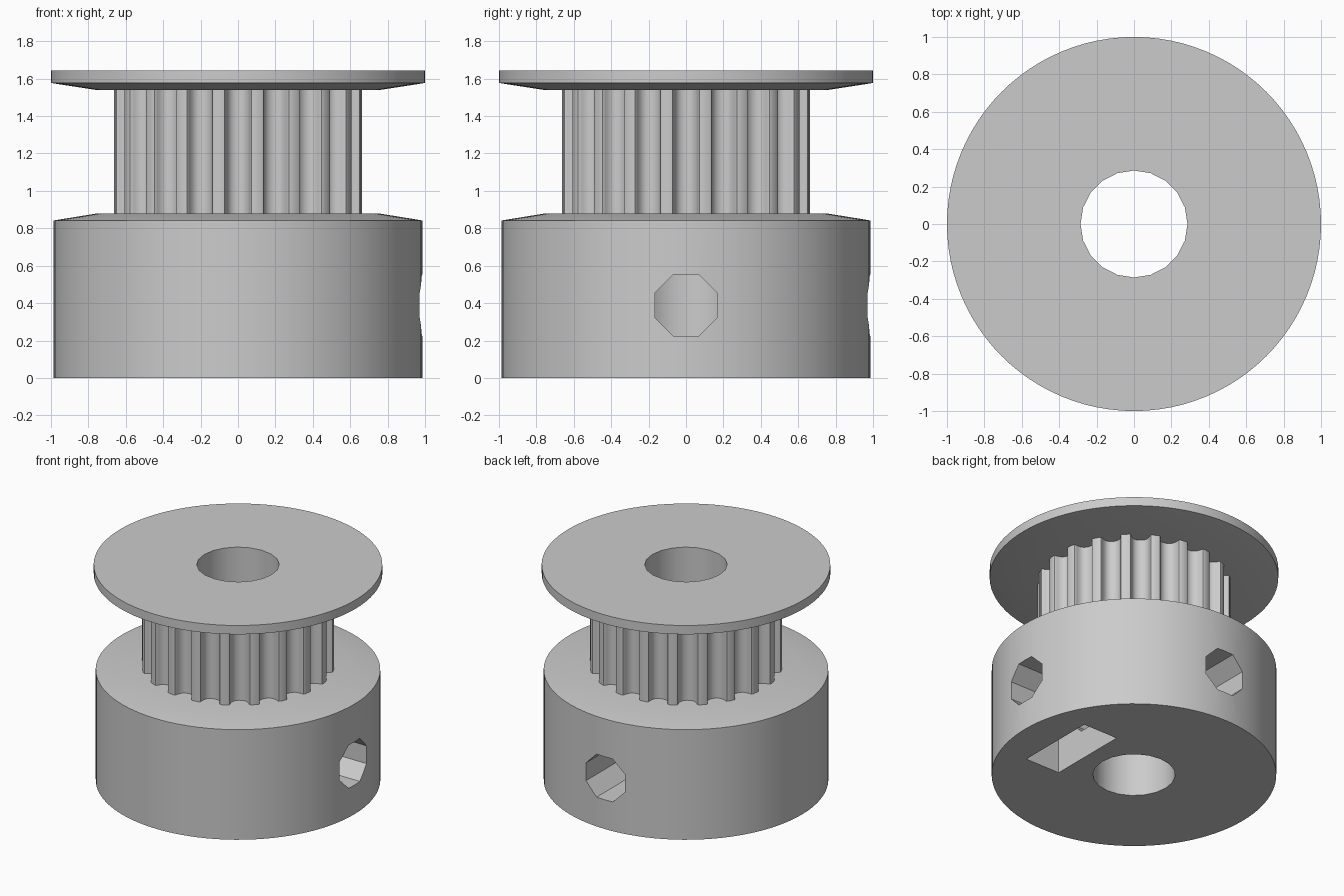
import bpy, bmesh
from math import sin, cos, pi, radians
from mathutils import Matrix, Vector

old = bpy.data.objects.get("Cube")
if old:
    bpy.data.objects.remove(old)

grey = bpy.data.materials.new("light_grey")
grey.use_nodes = True
grey.diffuse_color = (0.6, 0.6, 0.6, 1)
grey.node_tree.nodes["Principled BSDF"].inputs["Base Color"].default_value = (0.6, 0.6, 0.6, 1)


def finish(name, bm):
    bmesh.ops.recalc_face_normals(bm, faces=bm.faces)
    mesh = bpy.data.meshes.new(name)
    bm.to_mesh(mesh)
    bm.free()
    mesh.materials.append(grey)
    obj = bpy.data.objects.new(name, mesh)
    bpy.context.collection.objects.link(obj)
    return obj


def prism(name, outline, start, end, matrix=Matrix()):
    """Extrude a flat outline along local z from start to end."""
    bm = bmesh.new()
    face = bm.faces.new([bm.verts.new((x, y, start)) for x, y in outline])
    top = bmesh.ops.extrude_face_region(bm, geom=[face])["geom"]
    bmesh.ops.translate(bm, vec=(0, 0, end - start),
                        verts=[v for v in top if isinstance(v, bmesh.types.BMVert)])
    bm.transform(matrix)
    return finish(name, bm)


def turned(name, profile, sides=96):
    """Stack of rings (radius, height), capped at both ends."""
    bm = bmesh.new()
    rings = [[bm.verts.new((x, y, z)) for x, y in circle(r, sides)] for r, z in profile]
    for a, b in zip(rings, rings[1:]):
        for i in range(sides):
            j = (i + 1) % sides
            bm.faces.new((a[i], a[j], b[j], b[i]))
    bm.faces.new(rings[0])
    bm.faces.new(rings[-1])
    return finish(name, bm)


def circle(radius, sides, turn=0.0):
    return [(radius * cos(2 * pi * i / sides + turn), radius * sin(2 * pi * i / sides + turn))
            for i in range(sides)]


def cut(obj, cutters):
    bpy.context.view_layer.objects.active = obj
    for cutter in cutters:
        mod = obj.modifiers.new("cut", "BOOLEAN")
        mod.operation = "DIFFERENCE"
        mod.solver = "EXACT"
        mod.object = cutter
        bpy.ops.object.modifier_apply(modifier=mod.name)


# Toothed belt drum: rounded grooves repeated around the rim
TEETH, DRUM_R = 20, 0.669
half_groove = [(0.082, 0), (0.071, 0.004), (0.0655, 0.0143), (0.0634, 0.026), (0.06, 0.0376),
               (0.0553, 0.0486), (0.0495, 0.059), (0.0392, 0.07), (0.0272, 0.0775), (0.014, 0.082)]
groove = half_groove + [(0, 0.0837)] + [(-x, d) for x, d in reversed(half_groove)]
drum_outline = []
for i in range(TEETH):
    turn = Matrix.Rotation(-2 * pi * i / TEETH, 2)
    drum_outline += [tuple(turn @ Vector((x, (DRUM_R ** 2 - x * x) ** 0.5 - d)))
                     for x, d in reversed(groove)]
drum = prism("toothed_drum", drum_outline, 0.876, 1.542)

# Hub with bevelled shoulder, and top flange with sloped underside
hub = turned("hub", [(0.986, 0), (0.986, 0.842), (0.75, 0.88)])
flange = turned("top_flange", [(0.76, 1.54), (1.0, 1.577), (1.0, 1.645)])

# Cutters: shaft bore, then a screw hole and nut pocket toward +x and +y
bore = prism("bore_cutter", circle(0.286, 20), -0.1, 1.8)
pocket_outline = [(-0.312, -0.1), (0.312, -0.1), (0.312, 0.6), (0, 0.78), (-0.312, 0.6)]
hole_outline = [(x, y + 0.388) for x, y in circle(0.178, 8, pi / 8)]
outward = Matrix(((0, 0, 1, 0), (1, 0, 0, 0), (0, 1, 0, 0), (0, 0, 0, 1)))
side_cutters = []
for side, angle in (("left", 0), ("back", 90)):
    place = Matrix.Rotation(radians(angle), 4, "Z") @ outward
    side_cutters += [prism(side + "_nut_pocket_cutter", pocket_outline, 0.42, 0.712, place),
                     prism(side + "_screw_hole_cutter", hole_outline, 0.05, 1.2, place)]

cut(hub, [bore] + side_cutters)
cut(drum, [bore])
cut(flange, [bore])
for cutter in [bore] + side_cutters:
    bpy.data.objects.remove(cutter)

# Smooth curved walls, sharp corners
bpy.ops.object.select_all(action="DESELECT")
for obj in (hub, drum, flange):
    obj.select_set(True)
bpy.context.view_layer.objects.active = hub
bpy.ops.object.shade_smooth_by_angle(angle=radians(30))
